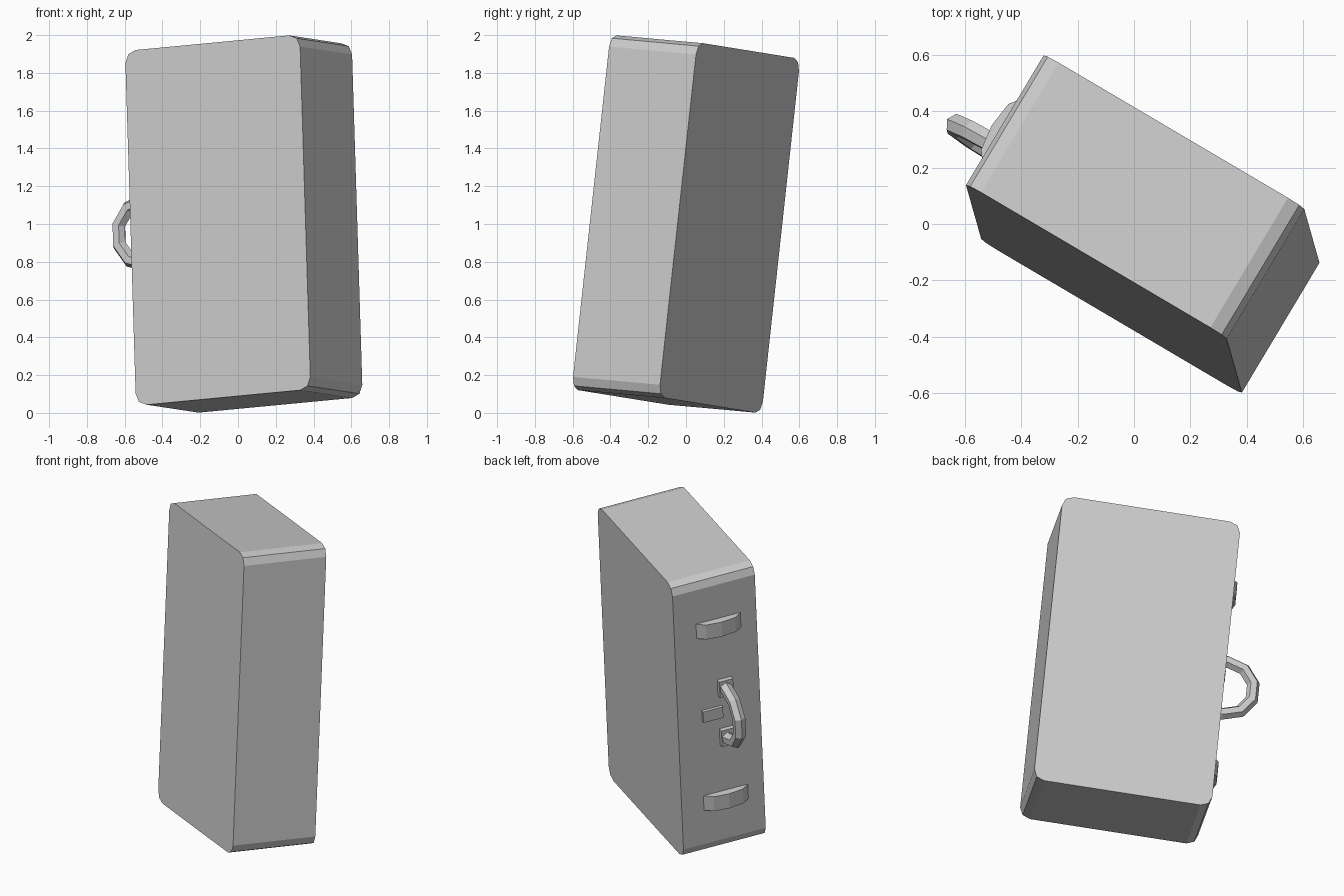
import bpy, bmesh
from math import sin, cos, pi
from mathutils import Vector, Matrix

if "Cube" in bpy.data.objects:
    bpy.data.objects.remove(bpy.data.objects["Cube"])

# Tilted frame of the case: long axis, width axis, depth axis
w = Vector((-0.058, 0.205, 1.88)).normalized()
u = Vector((0.925, -0.545, 0.09))
u = (u - w * u.dot(w)).normalized()
v = w.cross(u)
POSE = Matrix.Translation((0.031, 0, 1.0)) @ Matrix((u, v, w)).transposed().to_4x4()
W, D, H = 1.077, 0.538, 1.89
SIDE = -W / 2          # local x of the face carrying the fittings


def finish(name, bm):
    bmesh.ops.recalc_face_normals(bm, faces=bm.faces)
    bm.transform(POSE)
    mesh = bpy.data.meshes.new(name)
    bm.to_mesh(mesh)
    bm.free()
    obj = bpy.data.objects.new(name, mesh)
    bpy.context.collection.objects.link(obj)
    return obj


def cube(size, loc):
    bm = bmesh.new()
    bmesh.ops.create_cube(bm, size=1, matrix=Matrix.Translation(loc) @ Matrix.Diagonal((*size, 1)))
    return bm


# Case body: only the four depth-wise edges are rounded
bm = cube((W, D, H), (0, 0, 0))
edges = [e for e in bm.edges if abs(e.verts[0].co.y - e.verts[1].co.y) > 0.1]
bmesh.ops.bevel(bm, geom=edges, offset=0.065, segments=2, profile=0.5, affect='EDGES')
finish("case_body", bm)

# Arched clasps
ARCH = [(-0.145, 0), (-0.095, 0.038), (0, 0.05), (0.095, 0.038), (0.145, 0)]
for name, z in (("upper_clasp", 0.597), ("lower_clasp", -0.597)):
    bm = bmesh.new()
    face = bm.faces.new([bm.verts.new((SIDE - o, -0.02 + y, z - 0.05)) for y, o in ARCH])
    ext = bmesh.ops.extrude_face_region(bm, geom=[face])
    bmesh.ops.translate(bm, vec=(0, 0, 0.1), verts=[g for g in ext["geom"] if isinstance(g, bmesh.types.BMVert)])
    finish(name, bm)

# Lock plate and handle mounts
finish("lock_plate", cube((0.04, 0.13, 0.075), (SIDE, 0.047, 0.005)))
for name, z in (("upper_handle_mount", 0.17), ("lower_handle_mount", -0.17)):
    finish(name, cube((0.06, 0.09, 0.11), (SIDE, -0.042, z)))

# Handle: half ring of five segments with a hexagonal section
R, r, LIFT = 0.172, 0.039, 0.045
bm = bmesh.new()
rings = []
for i in range(-1, 7):
    a = pi * min(max(i, 0), 5) / 5
    lift = LIFT if 0 <= i <= 5 else 0
    ring = []
    for k in range(6):
        b = pi * k / 3
        rad = R + r * cos(b)
        ring.append(bm.verts.new((SIDE - lift - rad * sin(a), -0.037 + r * sin(b), rad * cos(a))))
    rings.append(ring)
for p, q in zip(rings, rings[1:]):
    for k in range(6):
        bm.faces.new((p[k], p[(k + 1) % 6], q[(k + 1) % 6], q[k]))
bm.faces.new(rings[0])
bm.faces.new(rings[-1])
finish("handle", bm)
